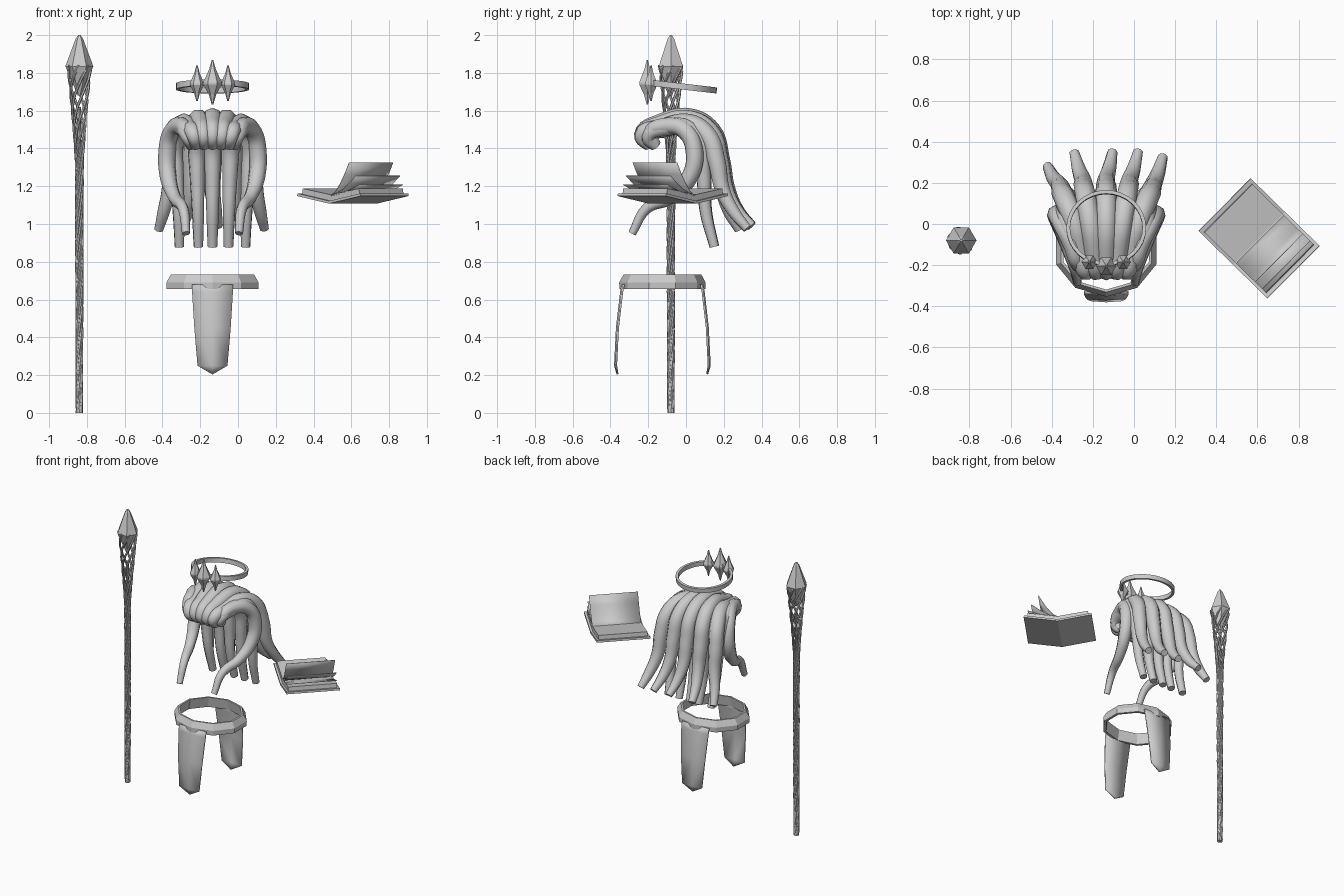
import bpy, math
from mathutils import Vector, Matrix

if "Cube" in bpy.data.objects:
    bpy.data.objects.remove(bpy.data.objects["Cube"])

CX = -0.135  # centre line of the worn parts


def mesh_obj(name, verts, faces, smooth=None, thick=0):
    me = bpy.data.meshes.new(name)
    me.from_pydata([tuple(v) for v in verts], [], faces)
    ob = bpy.data.objects.new(name, me)
    bpy.context.collection.objects.link(ob)
    bpy.ops.object.select_all(action='DESELECT')
    ob.select_set(True)
    bpy.context.view_layer.objects.active = ob
    bpy.ops.object.mode_set(mode='EDIT')
    bpy.ops.mesh.select_all(action='SELECT')
    bpy.ops.mesh.normals_make_consistent(inside=False)
    bpy.ops.object.mode_set(mode='OBJECT')
    if smooth:
        bpy.ops.object.shade_smooth_by_angle(angle=math.radians(smooth))
    if thick:
        m = ob.modifiers.new("thickness", 'SOLIDIFY')
        m.thickness, m.offset = thick, 0
    return ob


def tube(name, pts, radii, depth, res=2, steps=6, kind='BEZIER'):
    cu = bpy.data.curves.new(name, 'CURVE')
    cu.dimensions = '3D'
    cu.bevel_depth, cu.bevel_resolution = depth, res
    cu.use_fill_caps, cu.resolution_u = True, steps
    sp = cu.splines.new(kind)
    if kind == 'BEZIER':
        sp.bezier_points.add(len(pts) - 1)
        for b, p, r in zip(sp.bezier_points, pts, radii):
            b.co, b.radius = p, r
            b.handle_left_type = b.handle_right_type = 'AUTO'
    else:
        sp.points.add(len(pts) - 1)
        for b, p, r in zip(sp.points, pts, radii):
            b.co, b.radius = (*p, 1), r
    ob = bpy.data.objects.new(name, cu)
    bpy.context.collection.objects.link(ob)
    bpy.ops.object.select_all(action='DESELECT')
    ob.select_set(True)
    bpy.context.view_layer.objects.active = ob
    bpy.ops.object.convert(target='MESH')
    bpy.ops.object.shade_smooth_by_angle(angle=math.radians(50))
    return bpy.context.object


def lathe(name, profile, n, loc, sx=1, sy=1, rot=0, closed=False, smooth=None):
    # revolve (radius, z) profile; closed profile makes a ring
    k = len(profile)
    vs = [(loc[0] + sx * r * math.cos(rot + math.tau * i / n),
           loc[1] + sy * r * math.sin(rot + math.tau * i / n), loc[2] + z)
          for r, z in profile for i in range(n)]
    fs = [(j * n + i, j * n + (i + 1) % n, (j + 1) % k * n + (i + 1) % n, (j + 1) % k * n + i)
          for j in range(k if closed else k - 1) for i in range(n)]
    if not closed:
        fs += [tuple(range(n)), tuple(range((k - 1) * n, k * n))]
    return mesh_obj(name, vs, fs, smooth)


# Staff: core, twisted vines flaring into a basket, crystal
SX, SY = -0.84, -0.08
lathe("staff_core", [(.019, 0), (.018, .4), (.013, 1.2), (.008, 1.62)], 8, (SX, SY, 0), smooth=40)
for s in range(7):
    pts, rad = [], []
    for i in range(60):
        t = i / 59
        z = .02 + t * 1.82
        r = .013 + .005 * t + .044 * max(0, (z - 1.3) / .54) ** 1.3
        a = math.tau * (s / 7 + 2.6 * t)
        pts.append((SX + r * math.cos(a), SY + r * math.sin(a), z))
        rad.append(1)
    tube("staff_vine", pts, rad, .0075, 1, 1, 'POLY')
lathe("staff_crystal", [(.008, 1.68), (.055, 1.79), (.074, 1.835), (.05, 1.90), (.02, 1.98), (.006, 2.0)],
      6, (SX, SY, 0))

# Crown: tilted band with three gems at the front
ring = lathe("crown_band", [(.194, -.016), (.194, .016), (.176, .016), (.176, -.016)], 32,
             (0, 0, 0), sy=.95, closed=True, smooth=40)
ring.matrix_world = Matrix.Translation((CX, -.02, 1.728)) @ Matrix.Rotation(-.115, 4, 'X')
for x, y, z, h, r in [(0, -.205, 1.75, .118, .049), (-.082, -.185, 1.745, .094, .038), (.082, -.185, 1.745, .094, .038)]:
    lathe("crown_gem", [(.004, -h), (.4 * r, -.55 * h), (r, -.1 * h), (r, 0), (.35 * r, .6 * h), (.004, h)],
          6, (CX + x, y, z))

# Hair: long locks curling over the brow and falling behind
ends = [(-.285, .28, .97), (-.155, .345, .985), (.03, .35, .99), (.155, .35, .99), (.275, .325, .975)]
for k, (ex, ey, ez) in enumerate(ends):
    f = (k - 2) / 2
    c = 1 - .12 * f * f
    drop = .03 * f * f
    tube("hair_outer", [(CX + .085 * f, -.19, 1.41), (CX + .10 * f, -.235, 1.47), (CX + .12 * f, -.13, 1.535 - drop),
                        (CX + .16 * f, .02, 1.56 - drop), (CX + .20 * f, .135 * c, 1.49 - drop),
                        (CX + .22 * f, .185 * c, 1.33), (CX + .23 * f, .22 * c, 1.18),
                        (CX + .5 * (ex + .23 * f), .5 * (.22 * c + ey) - .01, 1.07), (CX + ex, ey, ez)],
         [.6, .8, 1, 1.05, 1.05, 1, .85, .7, .5], .05)
for x in (-.175, -.075, 0, .085, .175):
    f = x / .175
    tube("hair_inner", [(CX + .11 * f, -.16, 1.41), (CX + .13 * f, -.20, 1.46), (CX + .16 * f, -.10, 1.51),
                        (CX + .19 * f, .0, 1.51), (CX + .20 * f, .075, 1.42), (CX + .19 * f, .095, 1.25),
                        (CX + .18 * f, .105, 1.07), (CX + x, .15, .88)],
         [.6, .8, 1, 1, 1, .85, .7, .55], .047)
for s in (-1, 1):
    tube("hair_front", [(CX + s * .115, -.16, 1.42), (CX + s * .135, -.19, 1.48), (CX + s * .17, -.09, 1.52),
                        (CX + s * .215, .0, 1.49), (CX + s * .24, .045, 1.38), (CX + s * .235, .02, 1.25),
                        (CX + s * .2, -.08, 1.14), (CX + s * .155, -.21, 1.08), (CX + s * .14, -.285, .95)],
         [.6, .8, 1, 1, 1, .95, .75, .6, .45], .047)

# Belt and cloth panels
lathe("belt", [(.255, .655), (.257, .69), (.232, .732), (.218, .732), (.235, .655)], 10,
      (CX, -.125, 0), sy=.89, rot=math.pi / 10, closed=True)
for name, s in (("cloth_front", -1), ("cloth_back", 1)):
    rows = [(.108, .205, .68), (.108, .213, .64), (.096, .235, .45), (.079, .245, .25)]
    vs = [(CX + w * q, -.125 + s * (d + (.006 if q == 0 else 0)), z)
          for w, d, z in rows for q in (-1, 0, 1)] + [(CX, -.125 + s * .237, .205)]
    fs = [(3 * j + i, 3 * j + i + 1, 3 * j + i + 4, 3 * j + i + 3) for j in range(3) for i in (0, 1)]
    mesh_obj(name, vs, fs + [(9, 10, 12), (10, 11, 12)], 30, .01)

# Open book: built across u, along the spine v
C, U, V = Vector((.608, -.07, 0)), Vector((.715, -.70, 0)), Vector((.705, .71, 0))


def extrude_book(name, prof, half, thick=0):
    n = len(prof)
    vs = [C + U * u + V * v + Vector((0, 0, z)) for v in (-half, half) for u, z in prof]
    fs = [(i, (i + 1) % n, n + (i + 1) % n, n + i) for i in range(n - 1 if thick else n)]
    if not thick:
        fs += [tuple(range(n)), tuple(range(n, 2 * n))]
    return mesh_obj(name, vs, fs, 30 if thick else None, thick)


for s in (-1, 1):
    extrude_book("book_cover", [(0, 1.108), (s * .235, 1.148), (s * .233, 1.162), (0, 1.122)], .18)
    extrude_book("book_pages", [(0, 1.122), (s * .212, 1.158), (s * .208, 1.188), (0, 1.155)], .165)
for u, z in ((.135, 1.325), (.185, 1.255), (.208, 1.208)):
    h = z - 1.15
    extrude_book("book_leaf", [(u * t, 1.15 + h * t ** 1.5) for t in (0, .25, .5, .75, 1)], .165, .003)
